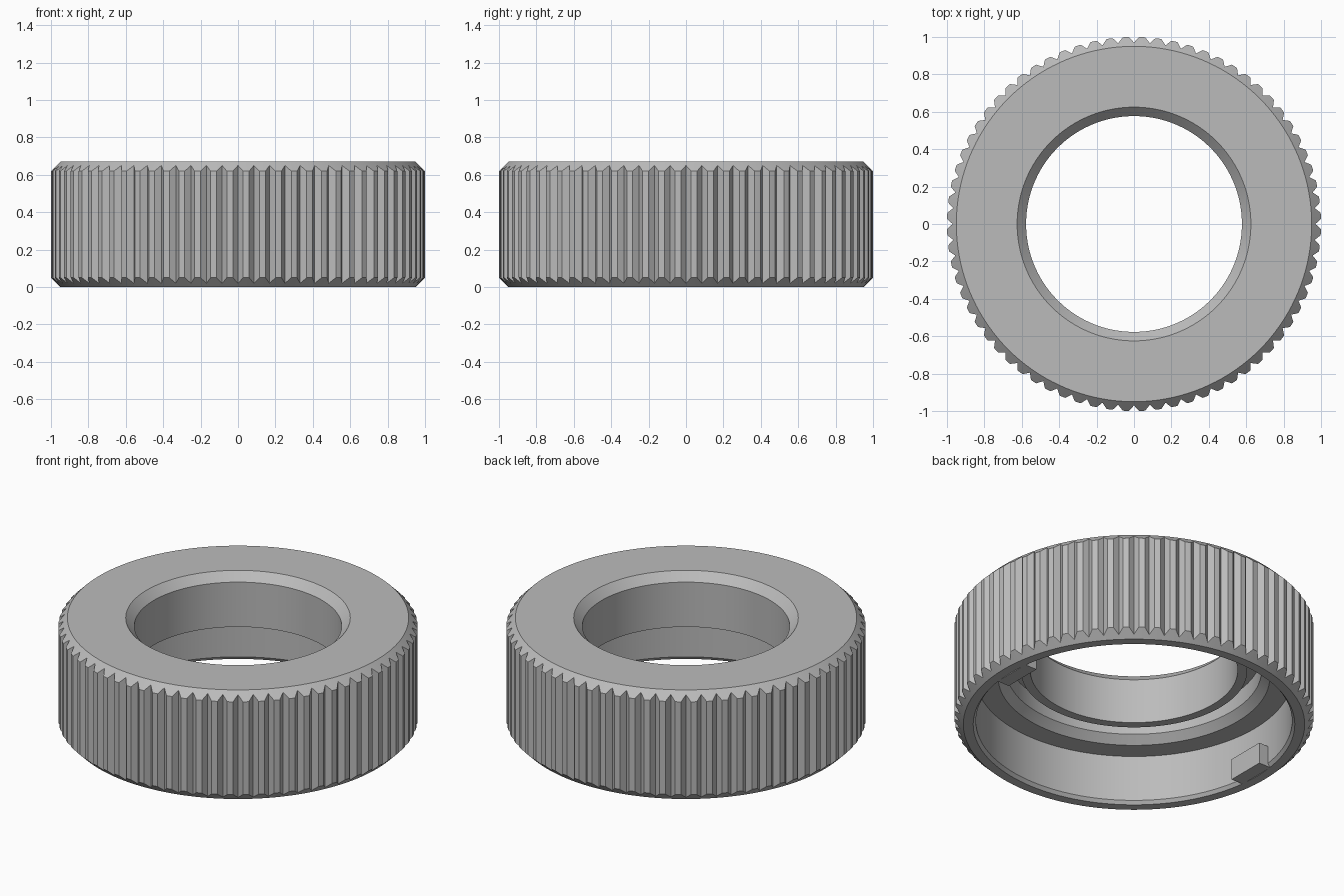
import bpy, bmesh, math
from mathutils import Matrix

cube = bpy.data.objects.get("Cube")
if cube:
    bpy.data.objects.remove(cube, do_unlink=True)

grey = bpy.data.materials.new("plain_grey")
grey.use_nodes = True
COLOUR = (0.5, 0.5, 0.5, 1)
grey.diffuse_color = COLOUR
grey.node_tree.nodes["Principled BSDF"].inputs["Base Color"].default_value = COLOUR


def add_object(name, bm):
    bmesh.ops.recalc_face_normals(bm, faces=bm.faces)
    mesh = bpy.data.meshes.new(name)
    bm.to_mesh(mesh)
    bm.free()
    mesh.materials.append(grey)
    obj = bpy.data.objects.new(name, mesh)
    bpy.context.collection.objects.link(obj)
    return obj


def lathe(name, profile, steps):
    """Revolve a closed (radius, height) profile about z."""
    bm = bmesh.new()
    rings = []
    for i in range(steps):
        a = math.tau * i / steps
        rings.append([bm.verts.new((r * math.cos(a), r * math.sin(a), z)) for r, z in profile])
    n = len(profile)
    for i in range(steps):
        p, q = rings[i], rings[(i + 1) % steps]
        for j in range(n):
            k = (j + 1) % n
            bm.faces.new((p[j], q[j], q[k], p[k]))
    return add_object(name, bm)


# Ring body: chamfered outside, bore, seal groove and open skirt underneath
TOP = 0.67
ring = lathe("knurled_ring", [
    (0.95, 0), (1.0, 0.05), (1.0, TOP - 0.05), (0.95, TOP),   # outside
    (0.625, TOP), (0.577, TOP - 0.05), (0.577, 0.345),        # bore
    (0.63, 0.345), (0.63, 0.45), (0.71, 0.45),                # seal groove
    (0.71, 0.347), (0.756, 0.302), (0.88, 0.302),             # inner step
    (0.88, 0.02), (0.895, 0)], 144)                           # skirt

# Grip grooves: V-shaped prisms cut around the rim
GROOVES = 72
bm = bmesh.new()
for i in range(GROOVES):
    turn = Matrix.Rotation(math.tau * i / GROOVES, 4, "Z")
    low, high = [[bm.verts.new((x, y, z)) for x, y in ((0.97, 0), (1.01, 0.037), (1.01, -0.037))]
                 for z in (-0.1, 0.8)]
    bm.faces.new(low[::-1])
    bm.faces.new(high)
    for j in range(3):
        k = (j + 1) % 3
        bm.faces.new((low[j], low[k], high[k], high[j]))
    bmesh.ops.transform(bm, matrix=turn, verts=low + high)
cutter = add_object("groove_cutter", bm)
cutter.hide_render = True

cut = ring.modifiers.new("grooves", "BOOLEAN")
cut.operation = "DIFFERENCE"
cut.solver = "EXACT"
cut.object = cutter
bpy.ops.object.select_all(action="DESELECT")
bpy.context.view_layer.objects.active = ring
ring.select_set(True)
bpy.ops.object.modifier_apply(modifier=cut.name)
bpy.data.objects.remove(cutter, do_unlink=True)
bpy.ops.object.shade_smooth_by_angle(angle=math.radians(25))

# Two opposite locking lugs inside the skirt
for name, side in (("left_lug", 1), ("right_lug", -1)):
    bm = bmesh.new()
    bmesh.ops.create_cube(bm, size=1)
    bmesh.ops.scale(bm, vec=(0.08, 0.24, 0.13), verts=bm.verts)
    bmesh.ops.translate(bm, vec=(side * 0.85, 0, 0.065), verts=bm.verts)
    add_object(name, bm)
